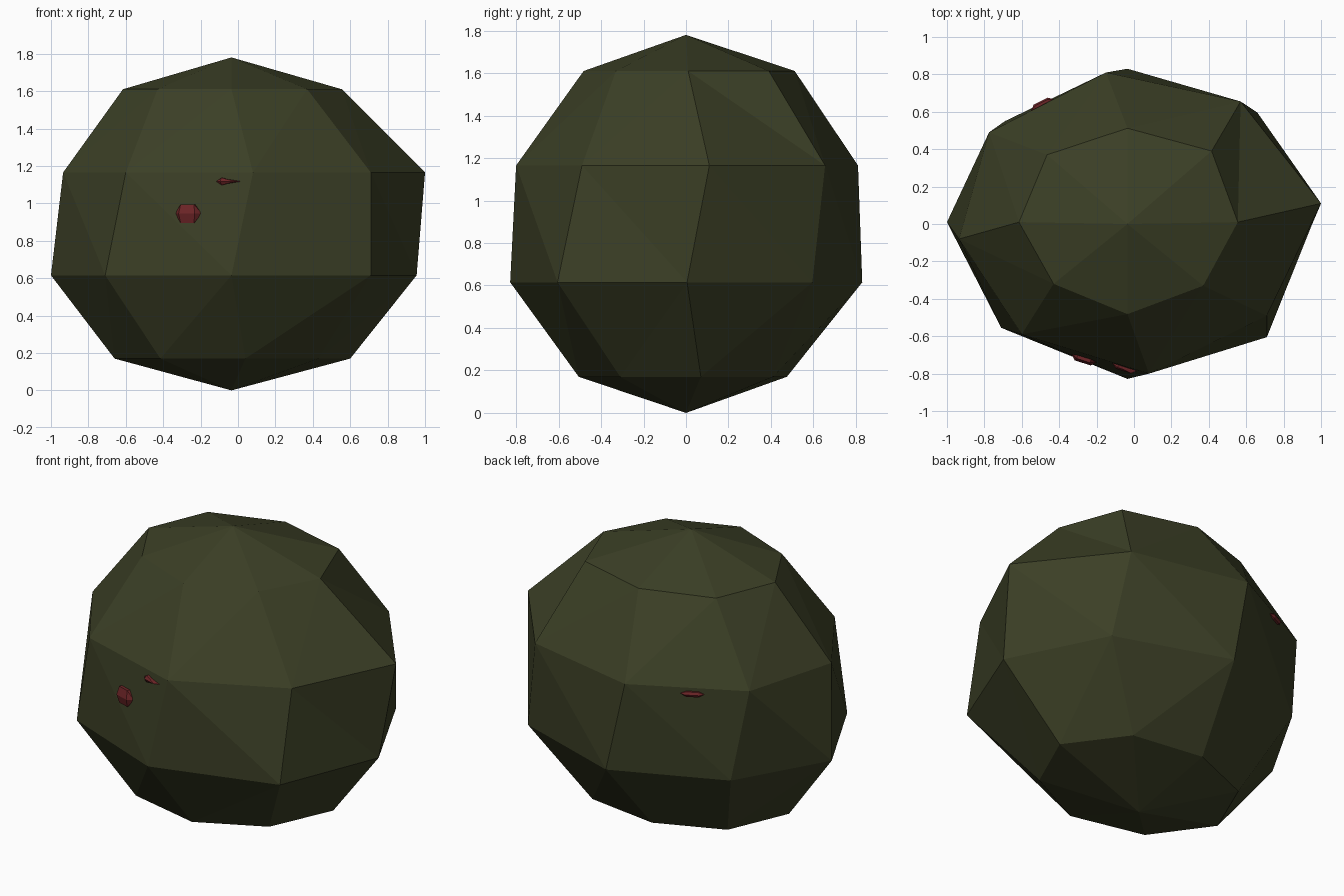
import bpy, math
from mathutils import Vector, Matrix

if "Cube" in bpy.data.objects:
    bpy.data.objects.remove(bpy.data.objects["Cube"])

def material(name, rgb):
    m = bpy.data.materials.new(name)
    m.diffuse_color = (*rgb, 1)
    m.use_nodes = True
    m.node_tree.nodes["Principled BSDF"].inputs["Base Color"].default_value = m.diffuse_color
    return m

def build(name, verts, faces, mat):
    me = bpy.data.meshes.new(name)
    me.from_pydata(verts, [], faces)
    me.materials.append(mat)
    ob = bpy.data.objects.new(name, me)
    bpy.context.collection.objects.link(ob)
    return ob

olive = material("dark olive", (0.044, 0.050, 0.019))
red = material("dark red", (0.150, 0.018, 0.020))

# Body: irregular eight-sided rings, each starting at the front and going anticlockwise
rings = [
    (0.17, [(.04, -.505), (.43, -.31), (.60, .07), (.35, .41), (-.10, .475), (-.50, .31), (-.66, -.06), (-.415, -.40)]),
    (0.615, [(-.035, -.828), (.71, -.605), (.955, .005), (.66, .595), (-.035, .83), (-.69, .55), (-1, .01), (-.71, -.555)]),
    (1.165, [(.08, -.80), (.71, -.49), (1, .11), (.57, .655), (-.15, .81), (-.775, .49), (-.935, -.08), (-.60, -.59)]),
    (1.61, [(-.035, -.482), (.37, -.33), (.555, .01), (.415, .39), (-.035, .512), (-.465, .37), (-.615, .01), (-.43, -.32)]),
]
verts = [(x, y, z) for z, ring in rings for x, y in ring]
verts += [(-.035, 0, 0), (-.035, 0, 1.78)]
faces = []
for i in range(8):
    j = (i + 1) % 8
    faces += [(32, j, i), (33, 24 + i, 24 + j)]
    for r in range(3):
        a, b, c, d = r * 8 + i, r * 8 + j, r * 8 + 8 + j, r * 8 + 8 + i
        # split each quad along its shorter diagonal
        ac = (Vector(verts[a]) - Vector(verts[c])).length
        bd = (Vector(verts[b]) - Vector(verts[d])).length
        faces += [(a, b, c), (a, c, d)] if ac < bd else [(a, b, d), (b, c, d)]
build("body", verts, faces, olive)

# Red bumps: ridged hexagonal lumps half sunk into the body
def bump(name, loc, turn, w, h, out, taper=0.5, sunk=0.04):
    front = [(-w, 0, 0), (-w * .5, -out * .6, h), (w * taper, -out * .6, h * (1 if taper > 0 else .6)),
             (w, 0, 0), (w * taper, -out * .6, -h * (1 if taper > 0 else .6)), (-w * .5, -out * .6, -h),
             (-w * .6, -out, 0), (w * .6, -out, 0)]
    back = [(x, sunk, z) for x, y, z in front[:6]]
    m = Matrix.Translation(loc) @ Matrix.Rotation(math.radians(turn), 4, 'Z')
    pts = [m @ Vector(p) for p in front + back]
    fs = [(6, 7, 2, 1), (6, 5, 4, 7), (0, 6, 1), (0, 5, 6), (7, 3, 2), (7, 4, 3), (8, 9, 10, 11, 12, 13)]
    fs += [(k, (k + 1) % 6, 8 + (k + 1) % 6, 8 + k) for k in range(6)]
    build(name, pts, fs, red)

bump("front_bump", (-.265, -.712, .945), -18, .075, .05, .032)
bump("front_sliver", (-.05, -.765, 1.117), -17, .07, .02, .022, taper=-.1)
bump("back_bump", (-.49, .637, 1.13), 207 - 360, .068, .015, .022)
